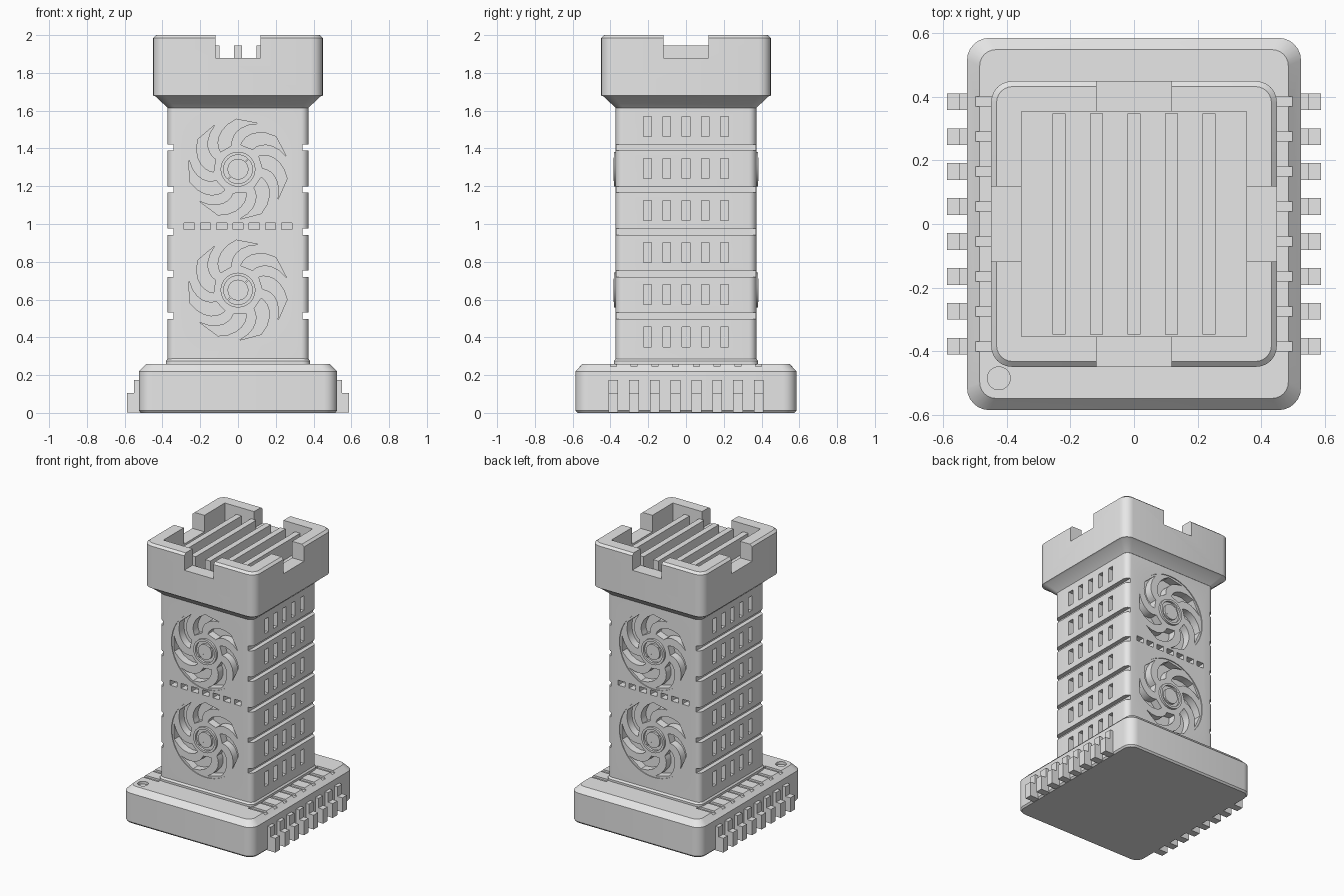
import bpy, bmesh
from math import sin, cos, pi, radians
from mathutils import Matrix, Vector

cube = bpy.data.objects.get("Cube")
if cube:
    bpy.data.objects.remove(cube, do_unlink=True)

grey = bpy.data.materials.new("light_grey")
grey.use_nodes = True
grey.diffuse_color = (0.8, 0.8, 0.8, 1)
grey.node_tree.nodes["Principled BSDF"].inputs["Base Color"].default_value = (0.8, 0.8, 0.8, 1)


def finish(name, bm):
    bmesh.ops.recalc_face_normals(bm, faces=bm.faces)
    mesh = bpy.data.meshes.new(name)
    bm.to_mesh(mesh)
    bm.free()
    mesh.materials.append(grey)
    obj = bpy.data.objects.new(name, mesh)
    bpy.context.collection.objects.link(obj)
    return obj


def activate(obj):
    bpy.ops.object.select_all(action="DESELECT")
    obj.select_set(True)
    bpy.context.view_layer.objects.active = obj


def smooth(obj):
    activate(obj)
    bpy.ops.object.shade_smooth_by_angle(angle=radians(28))


def cut(obj, bm):
    cutter = finish("cutter", bm)
    cutter.hide_render = True
    mod = obj.modifiers.new("cut", "BOOLEAN")
    mod.operation, mod.solver, mod.object = "DIFFERENCE", "EXACT", cutter
    activate(obj)
    bpy.ops.object.modifier_apply(modifier=mod.name)
    bpy.data.objects.remove(cutter, do_unlink=True)


def box(bm, x, y, z):
    """Box from (min, max) pairs."""
    size = [b - a for a, b in (x, y, z)]
    mid = [(a + b) / 2 for a, b in (x, y, z)]
    bmesh.ops.create_cube(bm, matrix=Matrix.Translation(mid) @ Matrix.Diagonal((*size, 1)))


def bridge(bm, rings):
    rings = [[bm.verts.new(p) for p in ring] for ring in rings]
    n = len(rings[0])
    for lo, hi in zip(rings, rings[1:]):
        for i in range(n):
            j = (i + 1) % n
            bm.faces.new((lo[i], lo[j], hi[j], hi[i]))
    bm.faces.new(rings[0][::-1])
    bm.faces.new(rings[-1])


def rounded_stack(name, sections, steps=6):
    """Rounded rectangles (z, half x, half y, radius) joined upwards."""
    rings = []
    for z, hx, hy, r in sections:
        ring = []
        for k, (sx, sy) in enumerate(((1, 1), (-1, 1), (-1, -1), (1, -1))):
            for i in range(steps + 1):
                a = (k + i / steps) * pi / 2
                ring.append((sx * (hx - r) + r * cos(a), sy * (hy - r) + r * sin(a), z))
        rings.append(ring)
    bm = bmesh.new()
    bridge(bm, rings)
    return finish(name, bm)


def prism(bm, points, z, y0, y1, side):
    """Outline drawn on the front (side 1) or back (side -1), extruded in depth."""
    bridge(bm, [[(side * x, side * y, z + h) for x, h in points] for y in (y0, y1)])


def arc(r, a0, a1, n):
    return [(r * cos(a0 + (a1 - a0) * i / n), r * sin(a0 + (a1 - a0) * i / n)) for i in range(n + 1)]


def circle(r, n=48):
    return arc(r, 0, 2 * pi, n)[:-1]


def blade(turn):
    left, right = [], []
    for i in range(7):
        t = i / 6
        mid = 120 - 12 * t - 29 * t * t + turn
        r = 0.13 + 0.135 * t
        for side, offset in ((left, 15 - 2 * t), (right, 2 * t - 15)):
            a = radians(mid + offset)
            side.append((r * cos(a), r * sin(a)))
    return left + right[::-1]


FANS = [(z, side) for z in (0.65, 1.29) for side in (1, -1)]
PIN_Y = [-0.385 + 0.11 * i for i in range(8)]

# Chip-shaped base with top slots and a marker dimple
base = rounded_stack("base", [(0, 0.515, 0.575, 0.06), (0.012, 0.525, 0.585, 0.07),
                              (0.22, 0.525, 0.585, 0.07), (0.26, 0.485, 0.548, 0.05)])
bm = bmesh.new()
for y in PIN_Y:
    for s in (1, -1):
        box(bm, sorted((s * 0.36, s * 0.56)), (y - 0.016, y + 0.016), (0.246, 0.3))
bmesh.ops.create_cone(bm, cap_ends=True, segments=32, radius1=0.036, radius2=0.036, depth=0.06,
                      matrix=Matrix.Translation((-0.425, -0.485, 0.27)))
cut(base, bm)
smooth(base)

# Stepped legs along both sides of the base
bm = bmesh.new()
for y in PIN_Y:
    for s in (1, -1):
        box(bm, sorted((s * 0.5, s * 0.55)), (y - 0.026, y + 0.026), (0.001, 0.175))
        box(bm, sorted((s * 0.51, s * 0.588)), (y - 0.026, y + 0.026), (0.001, 0.105))
finish("base_legs", bm)

# Plinth under the tower
smooth(rounded_stack("plinth", [(0.255, 0.382, 0.382, 0.045), (0.275, 0.382, 0.382, 0.045),
                                (0.29, 0.37, 0.37, 0.04)]))

# Tower with fan wells, then blades, vents and side grooves
tower = rounded_stack("tower", [(0.255, 0.373, 0.372, 0.04), (1.64, 0.373, 0.372, 0.04)])
bm = bmesh.new()
for z, side in FANS:
    prism(bm, circle(0.275), z, -0.45, -0.366, side)
cut(tower, bm)

bm = bmesh.new()
for z, side in FANS:
    for i in range(7):
        prism(bm, blade(i * 360 / 7), z, -0.45, -0.31, side)
for side in (1, -1):
    for i in range(7):
        x = (i - 3) * 0.086
        box(bm, (x - 0.027, x + 0.027), sorted((side * 0.32, side * 0.45)), (0.97, 1.006))
    for row in range(6):
        z = 0.403 + row * 0.2225
        for col in range(-2, 3):
            y = col * 0.102
            box(bm, sorted((side * 0.32, side * 0.45)), (y - 0.021, y + 0.021), (z - 0.053, z + 0.053))
    for row in range(5):
        z = 0.515 + row * 0.2225
        box(bm, sorted((side * 0.342, side * 0.45)), (-0.5, 0.5), (z - 0.017, z + 0.017))
cut(tower, bm)
smooth(tower)

# Raised fan hubs: floor disc, rim, core and diagonal bar
bm = bmesh.new()
bar = [(-0.062, -0.056), (-0.056, -0.062), (0.062, 0.056), (0.056, 0.062)]
for z, side in FANS:
    prism(bm, circle(0.088), z, -0.364, -0.34, side)
    prism(bm, circle(0.055), z, -0.381, -0.35, side)
    prism(bm, bar, z, -0.383, -0.35, side)
    for start in (0, pi):
        a0, a1 = start + pi / 4, start + 5 * pi / 4
        prism(bm, arc(0.092, a0, a1, 24) + arc(0.076, a1, a0, 24), z, -0.382, -0.35, side)
smooth(finish("fan_hubs", bm))

# Battlement head: flared collar, open well and four notches
head = rounded_stack("battlement", [(1.615, 0.373, 0.373, 0.04), (1.675, 0.436, 0.436, 0.055),
                                    (1.68, 0.449, 0.449, 0.065), (1.985, 0.449, 0.449, 0.065),
                                    (2.0, 0.432, 0.432, 0.05)])
FLOOR, NOTCH = 1.82, 0.118
bm = bmesh.new()
box(bm, (-0.353, 0.353), (-0.353, 0.353), (FLOOR, 2.1))
cut(head, bm)
for hx, hy in ((NOTCH, 0.6), (0.6, NOTCH)):
    bm = bmesh.new()
    box(bm, (-hx, hx), (-hy, hy), (1.88, 2.1))
    cut(head, bm)
smooth(head)

# Cooling fins inside the head
bm = bmesh.new()
for i in range(-2, 3):
    x = i * 0.118
    box(bm, (x - 0.021, x + 0.021), (-0.348, 0.348), (FLOOR - 0.01, 1.945))
finish("cooling_fins", bm)
